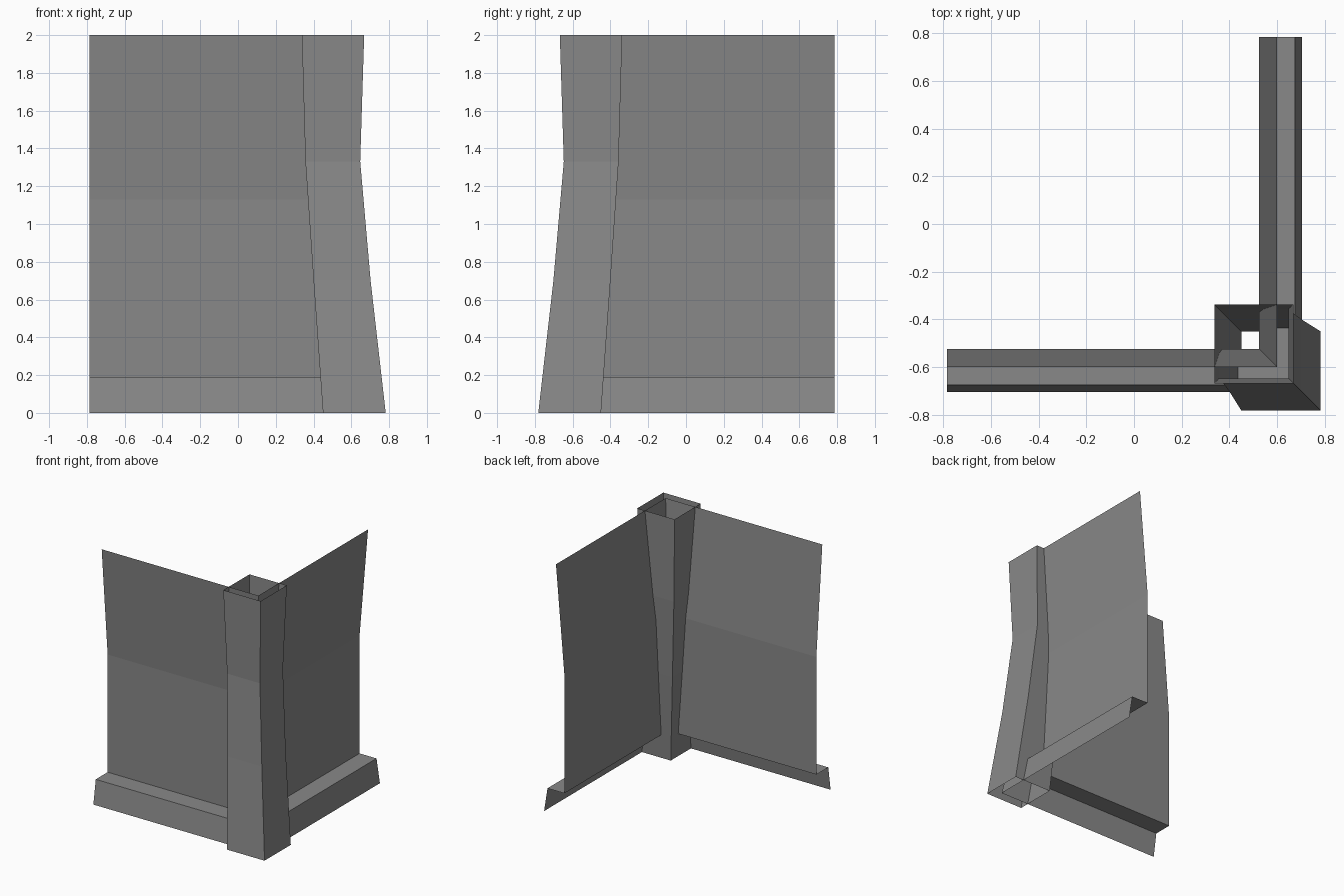
import bpy
import bmesh

cube = bpy.data.objects.get("Cube")
if cube:
    bpy.data.objects.remove(cube, do_unlink=True)

# Single plain grey
GREY = (0.25, 0.25, 0.25, 1)
stone = bpy.data.materials.new("stone grey")
stone.use_nodes = True
stone.diffuse_color = GREY
stone.node_tree.nodes["Principled BSDF"].inputs["Base Color"].default_value = GREY

END = 0.785   # distance from the centre to each free wall end


def loft(name, rings, closed=False):
    """Join consecutive rows of points with quads."""
    bm = bmesh.new()
    rows = [[bm.verts.new(p) for p in ring] for ring in rings]
    for low, high in zip(rows, rows[1:]):
        count = len(low)
        for i in range(count if closed else count - 1):
            j = (i + 1) % count
            bm.faces.new((low[i], low[j], high[j], high[i]))
    mesh = bpy.data.meshes.new(name)
    bm.to_mesh(mesh)
    bm.free()
    mesh.materials.append(stone)
    obj = bpy.data.objects.new(name, mesh)
    bpy.context.collection.objects.link(obj)
    return obj


# Walls: open sheet profile (offset, height), mitred at the corner
profile = [(0.705, 0), (0.675, 0.19), (0.525, 0.19), (0.525, 1.13), (0.6, 2)]
loft("front_wall", [[(-END, -d, z), (d, -d, z)] for d, z in profile])
loft("left_wall", [[(d, -d, z), (d, END, z)] for d, z in profile])

# Corner post: open square tube (inner edge, outer edge, height)
levels = [(0.45, 0.782, 0), (0.4, 0.702, 0.7), (0.357, 0.647, 1.33), (0.338, 0.668, 2)]
loft("corner_post",
     [[(a, -b, z), (b, -b, z), (b, -a, z), (a, -a, z)] for a, b, z in levels],
     closed=True)
